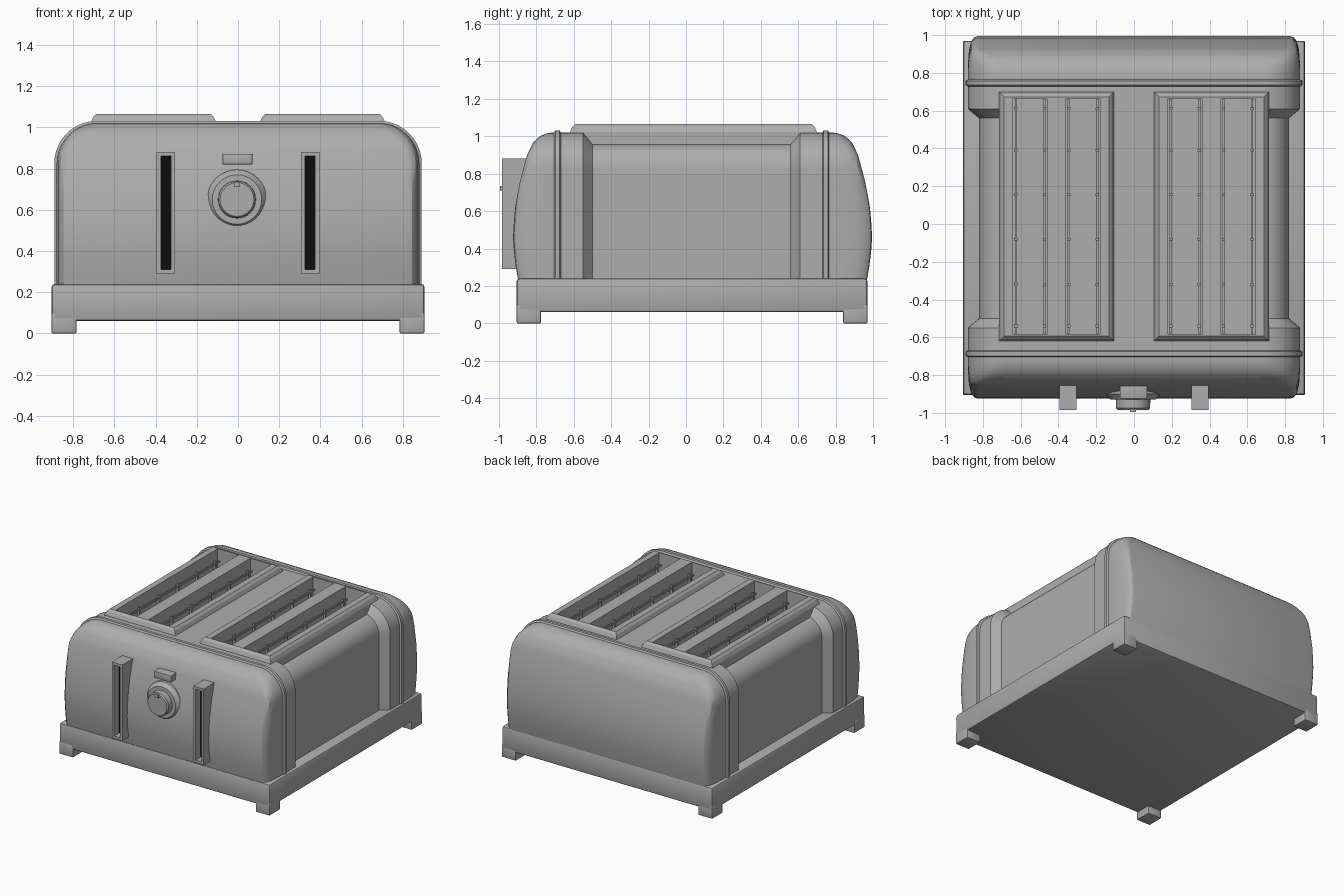
import bpy, bmesh, math

cube = bpy.data.objects.get("Cube")
if cube:
    bpy.data.objects.remove(cube, do_unlink=True)

YC = 0.035          # centre of the body along y


def make_mat(name, rgb):
    m = bpy.data.materials.new(name)
    m.use_nodes = True
    m.diffuse_color = (*rgb, 1)
    m.node_tree.nodes["Principled BSDF"].inputs["Base Color"].default_value = (*rgb, 1)
    return m


steel = make_mat("brushed grey", (0.42, 0.42, 0.42))
black = make_mat("slot black", (0.004, 0.004, 0.004))


def finish(bm, name, angle=35):
    bmesh.ops.recalc_face_normals(bm, faces=bm.faces)
    me = bpy.data.meshes.new(name)
    bm.to_mesh(me)
    bm.free()
    ob = bpy.data.objects.new(name, me)
    bpy.context.collection.objects.link(ob)
    me.materials.append(steel)
    me.materials.append(black)
    smooth(ob, angle)
    return ob


def smooth(ob, angle=35):
    bpy.ops.object.select_all(action='DESELECT')
    ob.select_set(True)
    bpy.context.view_layer.objects.active = ob
    bpy.ops.object.shade_smooth_by_angle(angle=math.radians(angle))


def add_box(bm, x0, x1, y0, y1, z0, z1):
    vs = bmesh.ops.create_cube(bm, size=1)["verts"]
    for v in vs:
        v.co.x = x1 if v.co.x > 0 else x0
        v.co.y = y1 if v.co.y > 0 else y0
        v.co.z = z1 if v.co.z > 0 else z0
    return vs


def box(name, *ext, bevel=0.0):
    bm = bmesh.new()
    add_box(bm, *ext)
    if bevel:
        bmesh.ops.bevel(bm, geom=bm.edges[:], offset=bevel, segments=2,
                        profile=0.5, affect='EDGES')
    return finish(bm, name)


def lathe(name, x, z, profile, segs=32):
    """Round part turned about a y axis; profile holds (radius, y)."""
    bm = bmesh.new()
    rings = [[bm.verts.new((x + r * math.cos(2 * math.pi * i / segs), y,
                            z + r * math.sin(2 * math.pi * i / segs)))
              for i in range(segs)] for r, y in profile]
    for a, b in zip(rings, rings[1:]):
        for i in range(segs):
            j = (i + 1) % segs
            bm.faces.new((a[i], a[j], b[j], b[i]))
    bm.faces.new(rings[0])
    bm.faces.new(rings[-1])
    return finish(bm, name, 30)


# ---- body: arched cross-section lofted from front to back
END = [(0.22, 0.93), (0.34, 0.952), (0.46, 0.96), (0.6, 0.952), (0.75, 0.925),
       (0.9, 0.885), (0.965, 0.853), (1.0, 0.825), (1.04, 0.77)]


def half_length(z):
    for (z0, h0), (z1, h1) in zip(END, END[1:]):
        if z <= z1:
            return h0 + (h1 - h0) * (z - z0) / (z1 - z0)
    return END[-1][1]


def arch(inset, step=False):
    r = 0.195 - inset
    half = [(0.685 + r, z) for z in (0.22, 0.3, 0.38, 0.46, 0.54, 0.62, 0.69, 0.76)]
    half += [(0.685 + r * math.cos(a), 0.825 + r * math.sin(a))
             for a in [math.pi / 2 * i / 10 for i in range(11)]]
    half.append((0.67, 1.02 if step else 0.825 + r))
    return half + [(-x, z) for x, z in reversed(half)]


# (inset, blend towards the domed end) then (inset, half length)
rounded = [(0.055, 1.0), (0.036, 0.975), (0.018, 0.88), (0.006, 0.65), (0.0, 0.25)]
straight = [(0, 0.735), (-0.012, 0.728), (-0.012, 0.706), (0, 0.699),
            (0, 0.58), (0.06, 0.53)]


def half_rings(s):
    out = []
    for inset, f in rounded:
        out.append([(x, YC + s * (0.74 + (half_length(z) - 0.74) * f), z)
                    for x, z in arch(inset)])
    for inset, h in straight:
        out.append([(x, YC - 0.005 + s * h, z) for x, z in arch(inset, inset > 0.05)])
    return out


bm = bmesh.new()
loops = half_rings(-1) + half_rings(1)[::-1]
rings = [[bm.verts.new(p) for p in ring] for ring in loops]
n = len(rings[0])
for a, b in zip(rings, rings[1:]):
    for i in range(n):
        j = (i + 1) % n
        bm.faces.new((a[i], a[j], b[j], b[i]))
for ring in (rings[0], rings[-1]):          # domed end faces
    for i in range(n // 2 - 1):
        bm.faces.new((ring[i], ring[i + 1], ring[n - 2 - i], ring[n - 1 - i]))
body = finish(bm, "body")

# ---- raised slot frames
frames = []
for s, side in ((-1, "right"), (1, "left")):
    bm = bmesh.new()
    xc, yc = s * 0.41, 0.04
    levels = [(0, 0.93), (0, 1.022), (0.012, 1.05), (0.028, 1.065)]
    rr = [[bm.verts.new((xc + sx * (0.305 - d), yc + sy * (0.66 - d), z))
           for sx, sy in ((-1, -1), (1, -1), (1, 1), (-1, 1))] for d, z in levels]
    for a, b in zip(rr, rr[1:]):
        for i in range(4):
            bm.faces.new((a[i], a[(i + 1) % 4], b[(i + 1) % 4], b[i]))
    bm.faces.new(rr[0])
    bm.faces.new(rr[-1])
    frames.append(finish(bm, side + "_slot_frame", 20))

# ---- four bread slots cut through frames and body
SLOTS = [s * 0.41 + o for s in (-1, 1) for o in (-0.14, 0.14)]
bm = bmesh.new()
for x in SLOTS:
    vs = add_box(bm, x - 0.09, x + 0.09, -0.585, 0.665, 0.35, 1.2)
cutter = finish(bm, "slot_cutter")
cutter.hide_render = True
for ob in [body] + frames:
    mod = ob.modifiers.new("slots", 'BOOLEAN')
    mod.operation = 'DIFFERENCE'
    mod.solver = 'EXACT'
    mod.object = cutter
    bpy.context.view_layer.objects.active = ob
    bpy.ops.object.modifier_apply(modifier=mod.name)
    smooth(ob, 30)
bpy.data.objects.remove(cutter, do_unlink=True)

# ---- wire guards along both walls of each slot
for k, x in enumerate(SLOTS):
    bm = bmesh.new()
    for s in (-1, 1):
        xg = x + s * 0.076
        for z in (0.45, 0.6, 0.75, 0.88, 0.97):
            add_box(bm, xg - 0.005, xg + 0.005, -0.583, 0.663, z - 0.006, z + 0.006)
        for y in (-0.54, -0.32, -0.08, 0.155, 0.39, 0.61):
            add_box(bm, xg - 0.009, xg + 0.009, y - 0.007, y + 0.007, 0.36, 0.99)
    finish(bm, "wire_guard_%d" % (k + 1))

# ---- base tray and feet
box("base", -0.905, 0.905, -0.905, 0.97, 0.06, 0.24, bevel=0.015)
for sx, lr in ((-1, "right"), (1, "left")):
    for y0, y1, fb in ((-0.905, -0.775, "front"), (0.84, 0.97, "back")):
        xa, xb = sorted((sx * 0.785, sx * 0.905))
        box("%s_%s_foot" % (fb, lr), xa, xb, y0, y1, 0, 0.1, bevel=0.006)

# ---- lever tracks with a recessed black groove
for s, side in ((-1, "right"), (1, "left")):
    bm = bmesh.new()
    add_box(bm, s * 0.35 - 0.045, s * 0.35 + 0.045, -0.985, -0.82, 0.29, 0.88)
    bm.normal_update()
    front = min(bm.faces, key=lambda f: f.calc_center_median().y)
    bmesh.ops.inset_region(bm, faces=[front], thickness=0.02, use_even_offset=True)
    res = bmesh.ops.extrude_discrete_faces(bm, faces=[front])
    floor = res["faces"][0]
    for v in floor.verts:
        v.co.y += 0.06
    floor.material_index = 1
    finish(bm, side + "_lever_track", 20)

# ---- control knob, pointer and button
lathe("knob_collar", -0.005, 0.65, [(0.145, -0.86), (0.145, -0.9), (0.12, -0.93)])
lathe("knob", -0.005, 0.65, [(0.092, -0.92), (0.09, -0.975), (0.082, -0.985)])
box("knob_pointer", -0.02, 0.01, -0.995, -0.97, 0.71, 0.735)
box("button", -0.075, 0.07, -0.925, -0.82, 0.82, 0.872, bevel=0.004)
